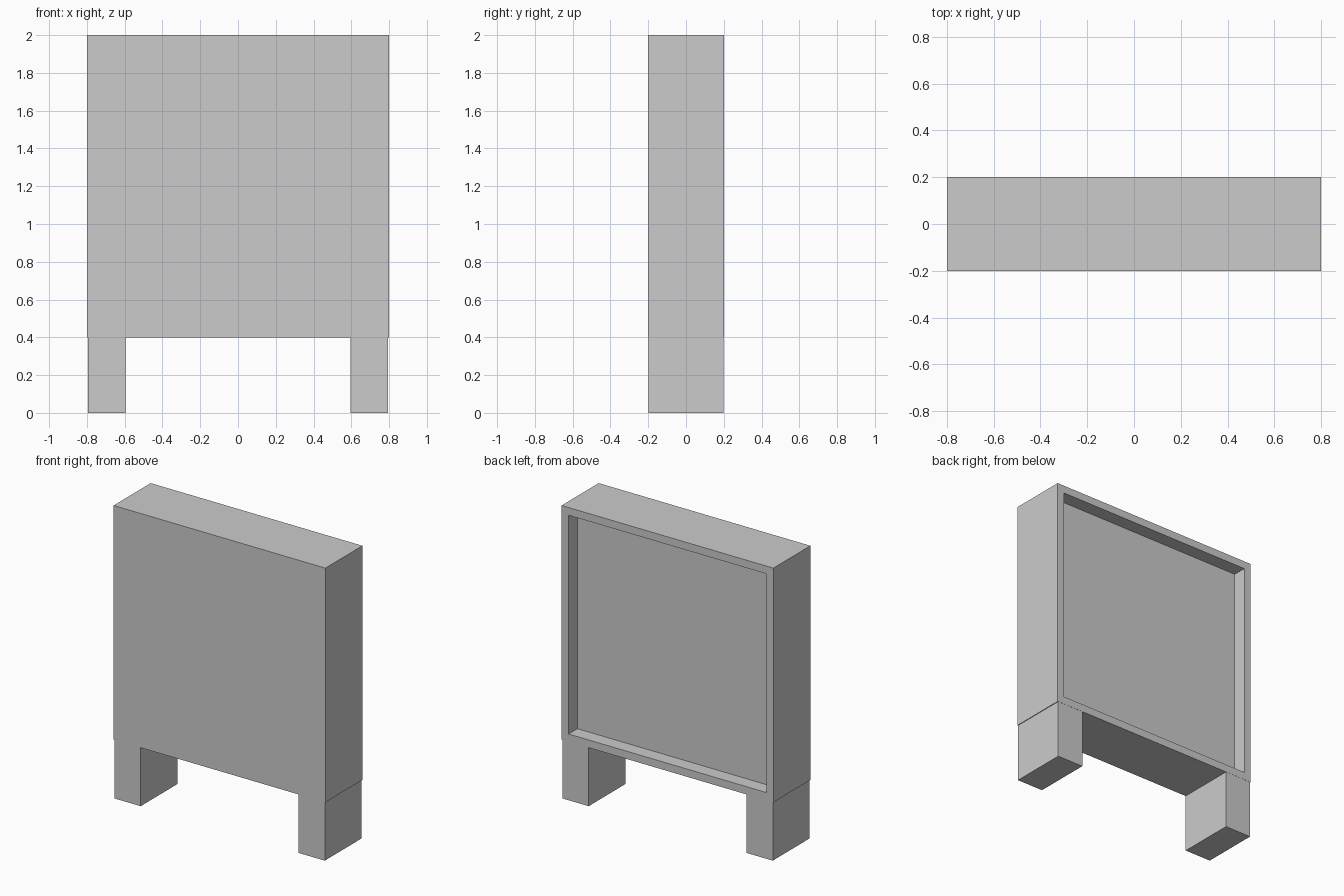
import bpy, bmesh
from mathutils import Vector

if "Cube" in bpy.data.objects:
    bpy.data.objects.remove(bpy.data.objects["Cube"])


def box(name, lo, hi):
    """Axis-aligned box between two corners; returns its open bmesh and object."""
    lo, hi = Vector(lo), Vector(hi)
    bm = bmesh.new()
    bmesh.ops.create_cube(bm, size=1)
    bmesh.ops.scale(bm, vec=hi - lo, verts=bm.verts)
    bmesh.ops.translate(bm, vec=(lo + hi) / 2, verts=bm.verts)
    obj = bpy.data.objects.new(name, bpy.data.meshes.new(name))
    bpy.context.collection.objects.link(obj)
    return bm, obj


def finish(bm, obj):
    bm.normal_update()
    bm.to_mesh(obj.data)
    bm.free()


# Square panel with a framed recess in its back face
FRAME, DEPTH = 0.075, 0.095
bm, panel = box("panel", (-0.8, -0.2, 0.4), (0.8, 0.2, 2.0))
bm.normal_update()
back = max(bm.faces, key=lambda f: f.calc_center_median().y)
bmesh.ops.inset_region(bm, faces=[back], thickness=FRAME)
walls = bmesh.ops.extrude_face_region(bm, geom=[back])
floor_verts = [g for g in walls["geom"] if isinstance(g, bmesh.types.BMVert)]
bmesh.ops.translate(bm, vec=(0, -DEPTH, 0), verts=floor_verts)
if back.is_valid:
    bmesh.ops.delete(bm, geom=[back], context='FACES_ONLY')
bmesh.ops.recalc_face_normals(bm, faces=bm.faces)
finish(bm, panel)

# Two block legs, slightly inside the panel outline
for side, x0, x1 in (("left", -0.795, -0.596), ("right", 0.596, 0.795)):
    finish(*box(side + "_leg", (x0, -0.199, 0), (x1, 0.199, 0.4)))
